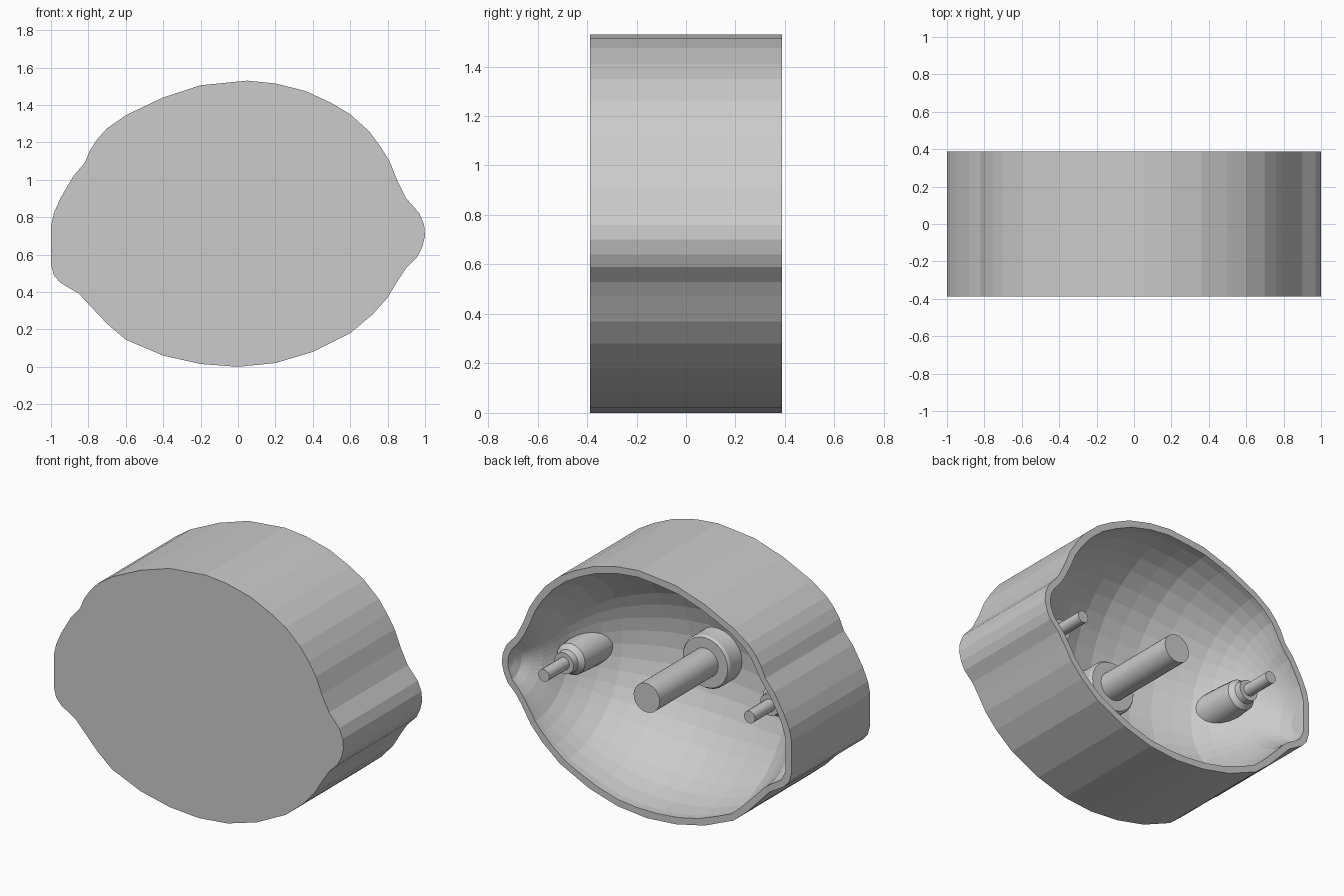
import bpy, bmesh, math
from mathutils import Vector

if "Cube" in bpy.data.objects:
    bpy.data.objects.remove(bpy.data.objects["Cube"])

Y = 0.388      # half depth of the block
WALL = 0.04    # rim thickness
MID = 0.72     # height of the fruit axis

# Outer silhouette (x, z), clockwise from the top
OUTLINE = [(.05, 1.53), (.2, 1.515), (.36, 1.475), (.5, 1.41), (.6, 1.35), (.7, 1.26),
           (.76, 1.18), (.81, 1.10), (.85, 1.0), (.9, .9), (.97, .82), (.995, .76),
           (1, .70), (.985, .64), (.96, .59), (.9, .53), (.86, .47), (.8, .37),
           (.72, .28), (.6, .18), (.4, .08), (.2, .02), (0, 0), (-.2, .015),
           (-.4, .06), (-.6, .145), (-.7, .23), (-.78, .315), (-.85, .39), (-.95, .45),
           (-.985, .49), (-1, .55), (-1, .75), (-.985, .82), (-.95, .90), (-.88, 1.02),
           (-.82, 1.09), (-.79, 1.16), (-.75, 1.22), (-.7, 1.275), (-.6, 1.345),
           (-.4, 1.44), (-.2, 1.505)]


def make_object(name, bm):
    bmesh.ops.recalc_face_normals(bm, faces=bm.faces)
    mesh = bpy.data.meshes.new(name)
    bm.to_mesh(mesh)
    bm.free()
    ob = bpy.data.objects.new(name, mesh)
    bpy.context.collection.objects.link(ob)
    return ob


def loft(name, rings):
    """Closed solid through a list of equally sized rings."""
    bm = bmesh.new()
    loops = [[bm.verts.new(p) for p in ring] for ring in rings]
    for a, b in zip(loops, loops[1:]):
        for i in range(len(a)):
            j = (i + 1) % len(a)
            bm.faces.new((a[i], a[j], b[j], b[i]))
    bm.faces.new(loops[0])
    bm.faces.new(loops[-1])
    return make_object(name, bm)


def lathe(name, x, z, profile, sides):
    """Turned part along y from (radius, y) pairs."""
    ring = [(math.cos(t), math.sin(t)) for t in
            (2 * math.pi * i / sides for i in range(sides))]
    ob = loft(name, [[(x + r * c, y, z + r * s) for c, s in ring] for r, y in profile])
    bpy.context.view_layer.objects.active = ob
    ob.select_set(True)
    bpy.ops.object.shade_smooth_by_angle(angle=math.radians(30))
    ob.select_set(False)


# Silhouette inset by the wall thickness
pts = [Vector(p) for p in OUTLINE]
inner = []
for i, p in enumerate(pts):
    t = (pts[(i + 1) % len(pts)] - pts[i - 1]).normalized()
    inner.append(p + WALL * Vector((t.y, -t.x)))


def span(x):
    """Lowest and highest point of the inset silhouette at x."""
    zs = []
    for a, b in zip(inner, inner[1:] + inner[:1]):
        if (a.x - x) * (b.x - x) <= 0 and a.x != b.x:
            zs.append(a.y + (b.y - a.y) * (x - a.x) / (b.x - a.x))
    return min(zs), max(zs)


# Outer shell block
shell = loft("mould_shell", [[(x, y, z) for x, z in OUTLINE] for y in (-Y, Y)])

# Fruit-shaped cavity, turned about the x axis
stations = [-.958, -.93, -.89, -.85, -.81, -.77, -.72, -.66, -.58, -.48, -.36, -.22, -.08,
            .06, .2, .34, .46, .56, .65, .72, .77, .81, .85, .89, .93, .952, .959]
rings = []
SIDES = 44
for x in stations:
    lo, hi = span(x)
    c, h = (lo + hi) / 2, (hi - lo) / 2
    rings.append([(x, Y + h * math.sin(t), c + h * math.cos(t)) for t in
                  (2 * math.pi * (i + .5) / SIDES for i in range(SIDES))])
cutter = loft("cavity_cutter", rings)
cutter.hide_render = True

cut = shell.modifiers.new("cavity", "BOOLEAN")
cut.operation = "DIFFERENCE"
cut.solver = "EXACT"
cut.object = cutter
bpy.context.view_layer.objects.active = shell
shell.select_set(True)
bpy.ops.object.modifier_apply(modifier="cavity")
shell.select_set(False)
bpy.data.objects.remove(cutter)

# Central post on its boss
lathe("centre_boss", 0, .75, [(.18, -.36), (.165, -.31), (.165, -.205), (.155, -.19)], 24)
lathe("centre_post", 0, .75, [(.09, -.3), (.09, Y)], 24)

# Side pins with stepped bosses
for side, x, z in (("right", .71, .70), ("left", -.71, .82)):
    lathe(side + "_boss", x, z, [(.115, -.3), (.105, 0), (.097, .12), (.07, .15), (.066, .19)], 20)
    lathe(side + "_pin", x, z, [(.038, 0), (.038, Y)], 16)
